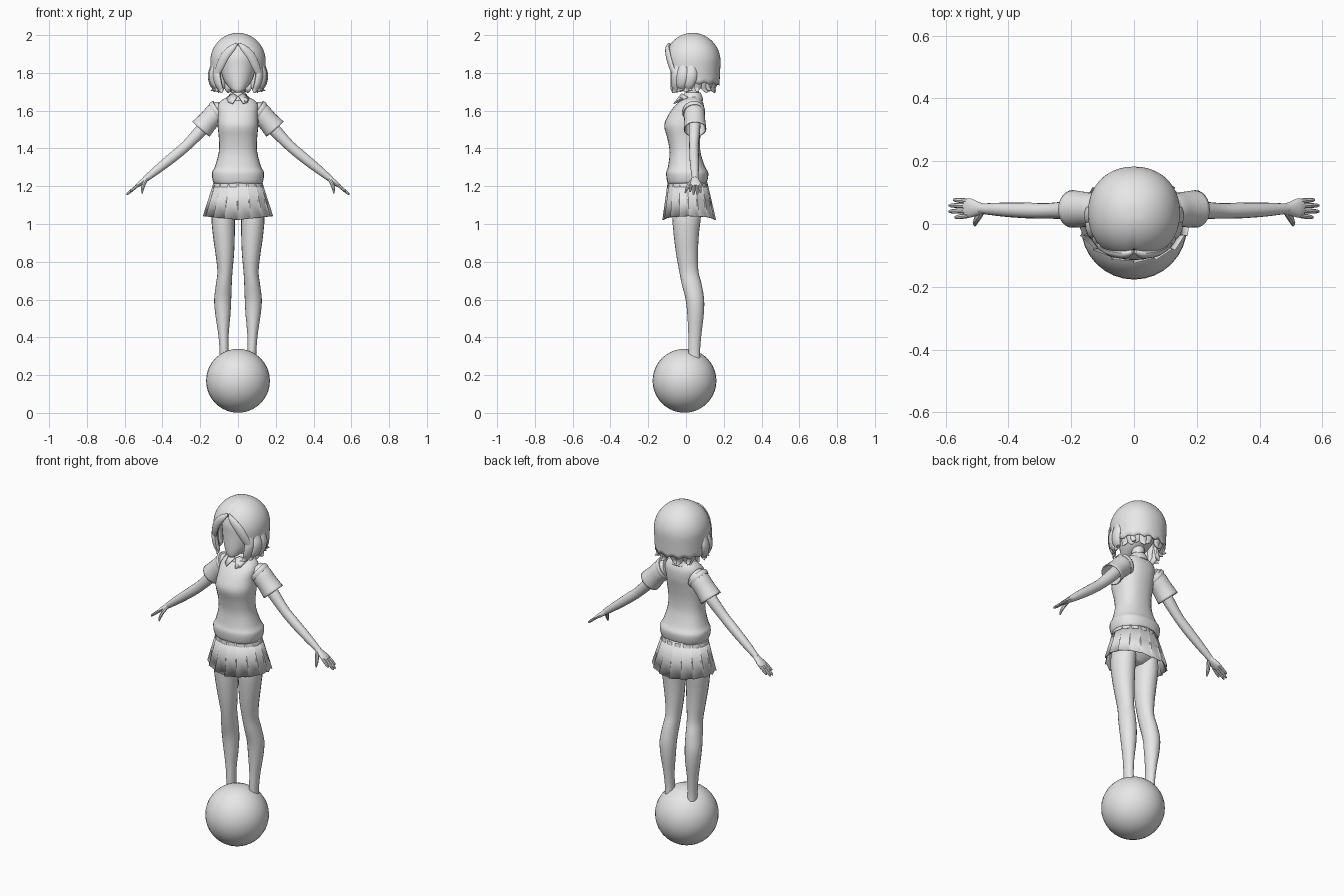
import bpy, bmesh, math
from mathutils import Vector

grey = bpy.data.materials.new("plain grey")
grey.diffuse_color = (0.8, 0.8, 0.8, 1)


def finish(name, bm, angle=40):
    bmesh.ops.recalc_face_normals(bm, faces=bm.faces)
    me = bpy.data.meshes.new(name)
    bm.to_mesh(me)
    bm.free()
    me.materials.append(grey)
    ob = bpy.data.objects.new(name, me)
    bpy.context.collection.objects.link(ob)
    bpy.ops.object.select_all(action='DESELECT')
    bpy.context.view_layer.objects.active = ob
    ob.select_set(True)
    bpy.ops.object.shade_smooth_by_angle(angle=math.radians(angle))
    return ob


def thicken(ob, t):
    m = ob.modifiers.new("thickness", 'SOLIDIFY')
    m.thickness = t
    m.offset = -1


def spline(pts, steps):
    """Catmull-Rom interpolation of tuples of any length."""
    out = []
    for i in range(len(pts) - 1):
        q = [pts[max(i - 1, 0)], pts[i], pts[i + 1], pts[min(i + 2, len(pts) - 1)]]
        for s in range(steps):
            t = s / steps
            out.append([0.5 * (2 * b + (c - a) * t + (2 * a - 5 * b + 4 * c - d) * t * t
                               + (3 * b - a - 3 * c + d) * t ** 3) for a, b, c, d in zip(*q)])
    return out + [list(pts[-1])]


def skin(name, rings, caps=(True, True), angle=40):
    bm = bmesh.new()
    loops = [[bm.verts.new(p) for p in r] for r in rings]
    n = len(loops[0])
    for a, b in zip(loops, loops[1:]):
        for j in range(n):
            bm.faces.new((a[j], a[(j + 1) % n], b[(j + 1) % n], b[j]))
    for on, loop in zip(caps, (loops[0], loops[-1])):
        if on:
            bm.faces.new(loop)
    return finish(name, bm, angle)


def oval(t, e):
    c, s = math.cos(t), math.sin(t)
    return (math.copysign(abs(c) ** (2 / e), c), math.copysign(abs(s) ** (2 / e), s))


def stack(name, rows, n=28, e=2.0, steps=4, caps=(True, True)):
    """Horizontal ovals: z, x centre, half width, front y, back y."""
    rings = []
    for z, xc, hx, y0, y1 in spline(rows, steps):
        ring = []
        for j in range(n):
            c, s = oval(math.tau * j / n, e)
            ring.append((xc + hx * c, (y0 + y1) / 2 + (y1 - y0) / 2 * s, z))
        rings.append(ring)
    return skin(name, rings, caps)


def sweep(name, pts, side, n=10, steps=4, caps=(True, True)):
    """Tube along x, y, z with half sizes a (along side) and b."""
    p = spline(pts, steps)
    rings = []
    for i, (x, y, z, a, b) in enumerate(p):
        t = (Vector(p[min(i + 1, len(p) - 1)][:3]) - Vector(p[max(i - 1, 0)][:3])).normalized()
        u = Vector(side)
        u = (u - t * u.dot(t)).normalized()
        v = t.cross(u)
        rings.append([Vector((x, y, z)) + u * a * math.cos(math.tau * j / n)
                      + v * b * math.sin(math.tau * j / n) for j in range(n)])
    return skin(name, rings, caps)


# Ball underfoot
bm = bmesh.new()
bmesh.ops.create_uvsphere(bm, u_segments=32, v_segments=20, radius=0.169)
bmesh.ops.translate(bm, verts=bm.verts, vec=(0, -0.008, 0.17))
finish("ball", bm)

# Torso: knitted vest with gathered hem, then hips, neck and head
stack("vest", [(1.21, 0, .118, -.09, .10), (1.225, 0, .132, -.10, .112),
               (1.27, 0, .138, -.105, .118), (1.305, 0, .122, -.095, .10),
               (1.38, 0, .102, -.087, .077), (1.45, 0, .101, -.098, .075),
               (1.52, 0, .108, -.115, .085), (1.575, 0, .106, -.095, .095),
               (1.625, 0, .106, -.06, .095), (1.655, 0, .088, -.028, .085),
               (1.675, 0, .045, -.005, .075)], e=2.35)
stack("hips", [(1.04, 0, .05, -.04, .05), (1.08, 0, .12, -.07, .09),
               (1.15, 0, .125, -.08, .10), (1.22, 0, .11, -.08, .09)])
stack("neck", [(1.63, 0, .04, 0, .08), (1.69, 0, .034, 0, .068), (1.76, 0, .034, -.005, .068)], n=16)
stack("head", [(1.697, 0, .012, -.072, -.045), (1.71, 0, .034, -.08, -.01),
               (1.735, 0, .058, -.083, .06), (1.77, 0, .079, -.083, .11),
               (1.83, 0, .096, -.081, .14), (1.89, 0, .10, -.078, .14),
               (1.95, 0, .07, -.05, .11), (1.975, 0, .02, 0, .06)])

# Shirt collar: band round the neck and two pointed flaps
thicken(stack("collar_band", [(1.655, 0, .066, -.032, .09), (1.675, 0, .052, -.022, .086),
                              (1.697, 0, .039, -.006, .076)], n=24, caps=(False, False)), .005)
for sx in (1, -1):
    bm = bmesh.new()
    flap = [(.003, -.028, 1.678), (.026, -.024, 1.692), (.062, .01, 1.672),
            (.052, -.047, 1.645), (.028, -.068, 1.638)]
    bm.faces.new([bm.verts.new((sx * x, y, z)) for x, y, z in flap])
    thicken(finish("collar_flap", bm), .004)

# Pleated skirt: overlapping flat panels
pleats = 16
rings = []
for f in (0, 0.5, 1):
    ring = []
    for i in range(pleats):
        for off, k in ((0.0, 1.0), (0.93, 1 - .055 * f)):
            t = math.tau * (i + off) / pleats - math.pi / 2
            c, s = math.cos(t), math.sin(t)
            hx, hy = .128 + .058 * f, .105 + .037 * f
            z = 1.222 - f * (.20 - .02 * abs(c))
            ring.append((hx * k * c, .008 + .009 * f + hy * k * s, z))
    rings.append(ring)
thicken(skin("pleated_skirt", rings, (False, False), 15), .004)
stack("skirt_waistband", [(1.195, 0, .136, -.10, .118), (1.215, 0, .132, -.098, .114)], steps=1)

for sx in (1, -1):
    # Leg
    stack("leg", [(z, sx * x, h, a, b) for z, x, h, a, b in
                  [(.285, .073, .024, .014, .076), (.34, .074, .024, .012, .075),
                   (.42, .077, .028, .012, .082), (.52, .080, .040, .007, .094),
                   (.60, .081, .045, -.002, .096), (.68, .075, .042, -.022, .083),
                   (.75, .069, .040, -.036, .066), (.84, .070, .049, -.052, .063),
                   (.94, .075, .058, -.065, .068), (1.03, .078, .062, -.072, .078),
                   (1.12, .07, .06, -.07, .085)]], n=20)

    # Short sleeve, open at the cuff, and the vest's armhole rim
    thicken(sweep("sleeve", [(sx * .085, .042, 1.605, .046, .046), (sx * .115, .044, 1.588, .054, .057),
                             (sx * .155, .046, 1.548, .056, .055), (sx * .196, .048, 1.502, .060, .061)],
                  (0, 1, 0), 24, caps=(True, False)), .006)
    sweep("armhole_rim", [(sx * .098, .040, 1.600, .058, .062), (sx * .108, .041, 1.593, .061, .064),
                          (sx * .117, .042, 1.586, .057, .060)], (0, 1, 0), 24, 2)

    # Arm
    sweep("arm", [(sx * .13, .046, 1.57, .032, .034), (sx * .195, .045, 1.497, .030, .033),
                  (sx * .27, .042, 1.418, .025, .028), (sx * .34, .043, 1.358, .025, .027),
                  (sx * .42, .046, 1.294, .022, .023), (sx * .49, .049, 1.238, .016, .016)],
          (0, 1, 0), 16)

    # Hand: palm, four fingers and thumb
    sweep("palm", [(sx * .475, .048, 1.25, .015, .014), (sx * .50, .049, 1.229, .023, .014),
                   (sx * .525, .051, 1.210, .031, .012), (sx * .54, .051, 1.199, .027, .008)],
          (0, 1, 0), 14)
    for y0, y1, reach in ((.027, .021, .036), (.043, .040, .052), (.059, .059, .052), (.073, .077, .040)):
        x, z = .528, 1.207
        sweep("finger", [(sx * (x + reach * 1.2 * f), y0 + (y1 - y0) * f, z - reach * f, r, r)
                         for f, r in ((0, .008), (.5, .008), (.9, .006), (1, .002))], (0, 1, 0), 8, 2)
    sweep("thumb", [(sx * .485, .040, 1.238, .011, .010), (sx * .498, .020, 1.212, .011, .010),
                    (sx * .506, .004, 1.185, .008, .008), (sx * .507, -.005, 1.163, .003, .003)],
          (0, 1, 0), 8, 3)

# Hair cap with an arched front hairline
HAIRLINE = [(0, 1.948), (.2, 1.918), (.45, 1.878), (.65, 1.83), (.8, 1.76), (1.0, 1.735), (3.2, 1.735)]


def hairline(t):
    for (a, za), (b, zb) in zip(HAIRLINE, HAIRLINE[1:]):
        if t <= b:
            return za + (zb - za) * (t - a) / (b - a)


def scalp(t, z, k=1.0):
    r = math.sqrt(max(0, 1 - ((z - 1.86) / .14) ** 2)) if z > 1.86 else 1 - (1.86 - z) * .35
    c, s = oval(t, 2.15)
    return (.135 * r * k * s, .035 - .136 * r * k * c, z)


N, rings = 72, []
for i in range(1, 19):
    ring = []
    for j in range(N):
        t = math.tau * j / N
        a = min(t, math.tau - t)
        zb = hairline(a) + (.014 * abs(math.sin(t * 7)) if a > 1 else 0)
        z = 2.0 - (2.0 - zb) * (i / 18) ** 1.7
        ring.append(scalp(t, z, 1 - .03 * math.exp(-(a / .08) ** 2)))
    rings.append(ring)
thicken(skin("hair_cap", rings, (True, False), 60), .012)


def lock(name, t, w, b, path):
    """Strand hugging the head: angle offset, height, distance factor, thickness factor."""
    pts = [scalp(t + dt, z, k) + (w * f, b * f) for dt, z, k, f in path]
    sweep(name, pts, (math.cos(t), math.sin(t), 0), 10, 4)


for sx in (1, -1):
    # Fringe parted in the middle
    sweep("fringe", [(sx * .004, -.088, 1.955, .006, .005), (sx * .03, -.097, 1.932, .012, .018),
                     (sx * .068, -.092, 1.89, .013, .024), (sx * .093, -.078, 1.84, .013, .023),
                     (sx * .112, -.06, 1.79, .011, .016), (sx * .12, -.06, 1.755, .003, .003)],
          (sx * .4, -1, 0), 12)
    # Full side curls turning in beside the cheeks
    for t, w, k, end in ((.92, .026, 1.06, 1.695), (1.22, .030, 1.09, 1.70), (1.52, .030, 1.08, 1.70)):
        lock("side_curl", sx * t, w, .016,
             [(0, 1.89, .95, .4), (0, 1.84, .99, .8), (0, 1.79, k, 1.1),
              (-sx * .06, 1.745, k - .02, 1), (-sx * .15, end + .017, .98, .7), (-sx * .27, end, 1.05, .1)])
    # Flicked tips along the nape
    for i, t in enumerate((1.8, 2.08, 2.36, 2.64, 2.92)):
        d = sx * (.12 if i % 2 else -.08)
        lock("nape_lock", sx * t, .026, .014,
             [(-d * .5, 1.86, .955, .3), (0, 1.80, .975, .9), (0, 1.75, .93, 1),
              (d * .5, 1.72 - .006 * (i % 2), .90, .7), (d, 1.70 - .006 * (i % 2), 1.0, .1)])
    # Small outward wisps
    for t in (1.05, 1.42, 2.2):
        lock("wisp", sx * t, .013, .009,
             [(0, 1.80, .98, .5), (0, 1.75, 1.0, 1), (sx * .06, 1.715, 1.0, .9), (sx * .14, 1.705, 1.14, .1)])
